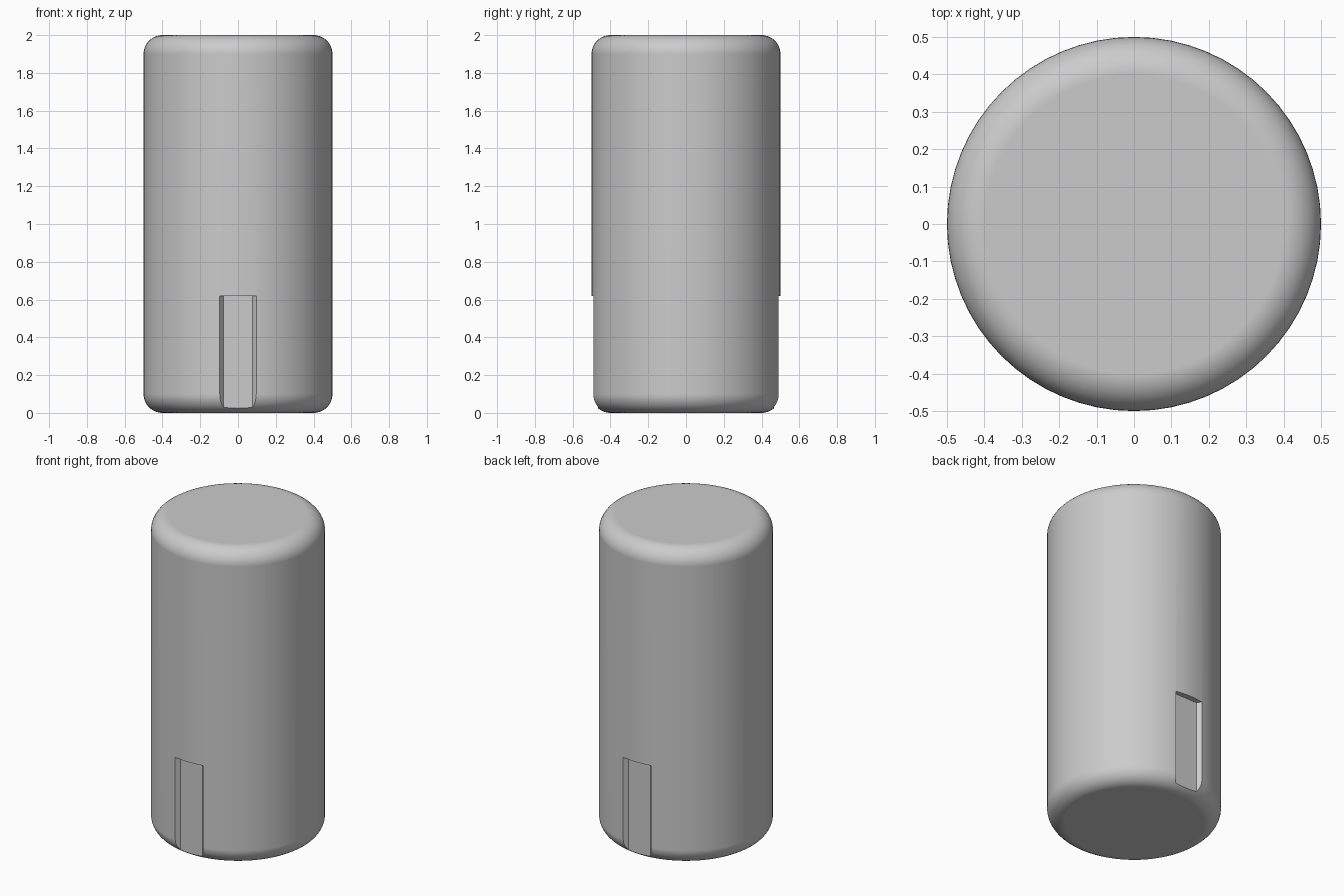
import bpy
import bmesh
from math import radians

cube = bpy.data.objects.get("Cube")
if cube:
    bpy.data.objects.remove(cube, do_unlink=True)

RADIUS, HEIGHT, ROUNDING = 0.5, 2.0, 0.1
SLOT_TOP = 0.62


def make_material(name, rgb):
    mat = bpy.data.materials.new(name)
    mat.use_nodes = True
    colour = (*rgb, 1.0)
    mat.diffuse_color = colour
    mat.node_tree.nodes["Principled BSDF"].inputs["Base Color"].default_value = colour
    return mat


def make_object(name, bm, mat):
    mesh = bpy.data.meshes.new(name)
    bmesh.ops.recalc_face_normals(bm, faces=bm.faces)
    bm.to_mesh(mesh)
    bm.free()
    mesh.materials.append(mat)
    obj = bpy.data.objects.new(name, mesh)
    bpy.context.collection.objects.link(obj)
    return obj


grey = make_material("plain grey", (0.6, 0.6, 0.6))

# Pin body: a cylinder with both rims rounded
bm = bmesh.new()
bmesh.ops.create_cone(bm, cap_ends=True, segments=64, radius1=RADIUS,
                      radius2=RADIUS, depth=HEIGHT)
bmesh.ops.translate(bm, verts=bm.verts, vec=(0, 0, HEIGHT / 2))
rims = [e for e in bm.edges if abs(e.verts[0].co.z - e.verts[1].co.z) < 0.01]
bmesh.ops.bevel(bm, geom=rims, offset=ROUNDING, segments=10, profile=0.5,
                affect='EDGES')
body = make_object("pin_body", bm, grey)

# Slot cutters: flared grooves in the front and back, open at the foot
bm = bmesh.new()
for side in (-1, 1):
    # The flare passes through the rim and carries on outside it
    outline = [(-0.078, 0.465), (0.078, 0.465), (0.122, 0.525), (-0.122, 0.525)]
    floor = bm.faces.new([bm.verts.new((x, side * y, -0.1)) for x, y in outline])
    extruded = bmesh.ops.extrude_face_region(bm, geom=[floor])["geom"]
    top = [v for v in extruded if isinstance(v, bmesh.types.BMVert)]
    bmesh.ops.translate(bm, verts=top, vec=(0, 0, SLOT_TOP + 0.1))
cutter = make_object("slot_cutter", bm, grey)
cutter.hide_render = True

# Cut the slots, then smooth the round surfaces and keep the flats flat
cut = body.modifiers.new("slots", 'BOOLEAN')
cut.object = cutter
cut.operation = 'DIFFERENCE'
cut.solver = 'EXACT'
bpy.ops.object.select_all(action='DESELECT')
body.select_set(True)
bpy.context.view_layer.objects.active = body
bpy.ops.object.modifier_apply(modifier=cut.name)
bpy.data.objects.remove(cutter, do_unlink=True)
bpy.ops.object.shade_smooth_by_angle(angle=radians(30))
weighted = body.modifiers.new("flat_caps", 'WEIGHTED_NORMAL')
weighted.keep_sharp = True
